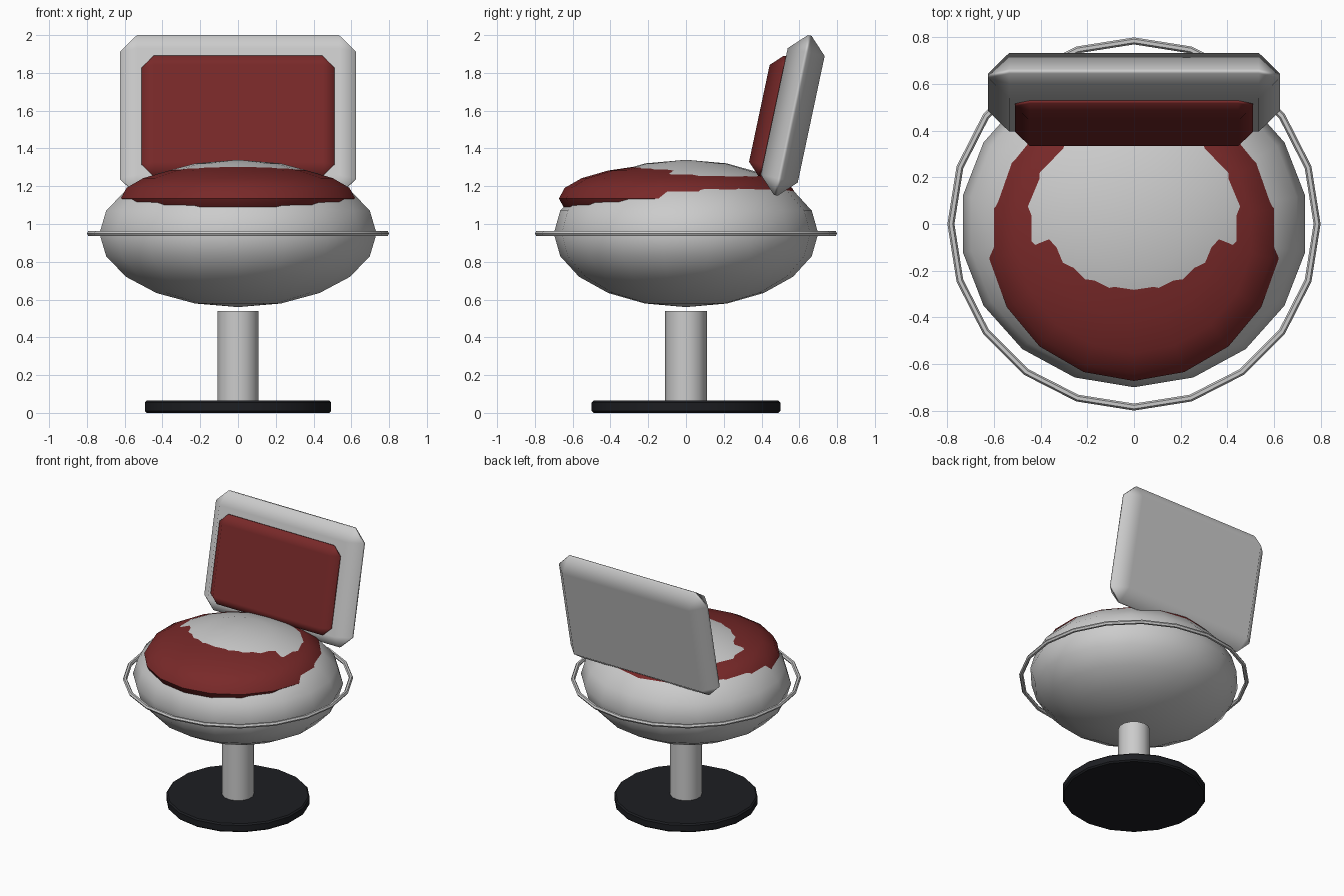
import bpy, bmesh, math
from mathutils import Matrix

if "Cube" in bpy.data.objects:
    bpy.data.objects.remove(bpy.data.objects["Cube"])


def material(name, color):
    m = bpy.data.materials.new(name)
    m.diffuse_color = color
    m.use_nodes = True
    m.node_tree.nodes["Principled BSDF"].inputs["Base Color"].default_value = m.diffuse_color
    return m


RED = material("red_fabric", (0.19, 0.022, 0.022, 1))
BLACK = material("black_base", (0.012, 0.013, 0.016, 1))


def finish(bm, name, mat=None, angle=40):
    bmesh.ops.recalc_face_normals(bm, faces=bm.faces)
    me = bpy.data.meshes.new(name)
    bm.to_mesh(me)
    bm.free()
    ob = bpy.data.objects.new(name, me)
    bpy.context.collection.objects.link(ob)
    if mat:
        me.materials.append(mat)
    bpy.ops.object.select_all(action='DESELECT')
    ob.select_set(True)
    bpy.context.view_layer.objects.active = ob
    bpy.ops.object.shade_smooth_by_angle(angle=math.radians(angle))
    return ob


def lathe(name, profile, sides, mat=None, scale=(1, 1, 1), loc=(0, 0, 0), closed=False):
    """Turn (radius, z) points around z; the first corner lies on the y axis."""
    bm = bmesh.new()
    rings = []
    for r, z in profile:
        n = 1 if r < 1e-6 else sides
        rings.append([bm.verts.new((r * math.sin(2 * math.pi * i / sides),
                                    -r * math.cos(2 * math.pi * i / sides), z))
                      for i in range(n)])
    pairs = list(zip(rings, rings[1:]))
    if closed:
        pairs.append((rings[-1], rings[0]))
    for a, b in pairs:
        for i in range(sides):
            j = (i + 1) % sides
            corners = [a[i % len(a)], a[j % len(a)], b[j % len(b)], b[i % len(b)]]
            bm.faces.new(list(dict.fromkeys(corners)))
    bm.transform(Matrix.Translation(loc) @ Matrix.Diagonal((*scale, 1)))
    return finish(bm, name, mat)


def ellipsoid(name, scale, loc, mat=None, sides=18, rings=10):
    arc = [math.pi * i / rings for i in range(rings + 1)]
    return lathe(name, [(math.sin(a), -math.cos(a)) for a in arc], sides, mat, scale, loc)


def padded_box(name, size, bevel, offset, mat=None):
    """Chamfered box placed in the tilted frame of the backrest."""
    bm = bmesh.new()
    bmesh.ops.create_cube(bm, size=1, matrix=Matrix.Diagonal((*size, 1)))
    bmesh.ops.bevel(bm, geom=bm.edges[:], offset=bevel, segments=1,
                    affect='EDGES', profile=0.5)
    tilt = Matrix.Translation((0, 0.565, 1.575)) @ Matrix.Rotation(math.radians(-12), 4, 'X')
    bm.transform(tilt @ Matrix.Translation(offset))
    ob = finish(bm, name, mat, 60)
    ob.modifiers.new("weighted_normals", 'WEIGHTED_NORMAL').weight = 100
    return ob


# Pedestal: floor disc and stem
lathe("base_disc", [(0, 0), (0.49, 0), (0.5, 0.01), (0.5, 0.055), (0.49, 0.065), (0, 0.065)],
      18, BLACK)
lathe("stem", [(0, 0.06), (0.11, 0.06), (0.11, 0.54), (0, 0.54)], 14)

# Seat shell and the cushion sunk into its top
ellipsoid("seat_shell", (0.745, 0.70, 0.39), (0, 0, 0.95))
ellipsoid("seat_cushion", (0.63, 0.633, 0.183), (0, -0.04, 1.135), RED)

# Thin trim ring around the shell
tube = [(0.785 + 0.015 * math.cos(k * math.pi / 3), 0.95 + 0.015 * math.sin(k * math.pi / 3))
        for k in range(6)]
lathe("trim_ring", tube, 20, closed=True)

# Tilted backrest and its pad
padded_box("backrest", (1.25, 0.20, 0.865), 0.09, (0, 0, 0))
padded_box("backrest_pad", (1.02, 0.14, 0.65), 0.063, (0, -0.105, -0.026), RED)
